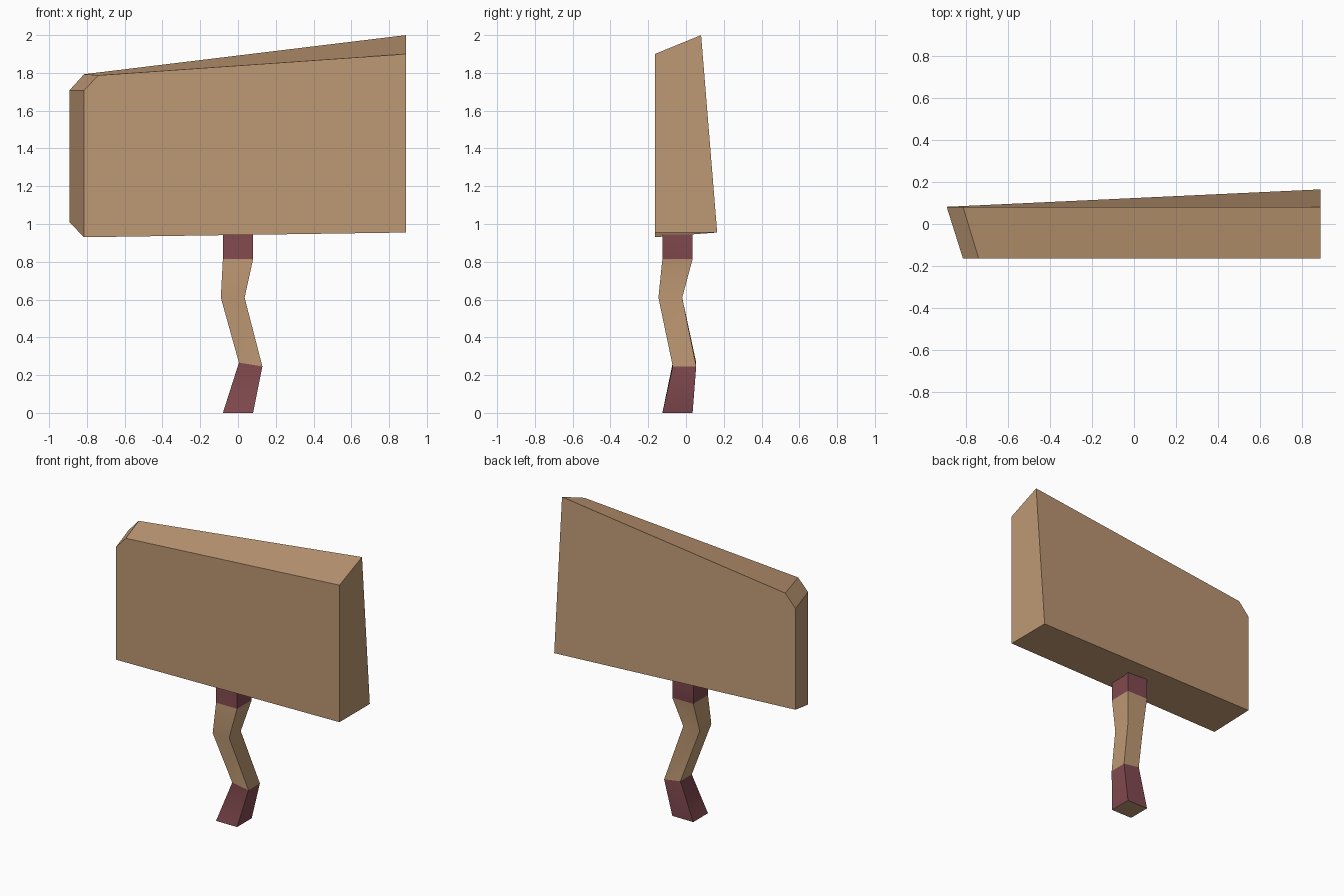
import bpy, bmesh, math

if "Cube" in bpy.data.objects:
    bpy.data.objects.remove(bpy.data.objects["Cube"])


def material(name, rgb):
    m = bpy.data.materials.new(name)
    m.diffuse_color = (*rgb, 1)
    m.use_nodes = True
    m.node_tree.nodes["Principled BSDF"].inputs["Base Color"].default_value = m.diffuse_color
    return m


WOOD = material("tan wood", (0.515, 0.315, 0.172))
RED = material("dull red paint", (0.222, 0.068, 0.078))


def loft(name, rings, mats):
    """Skin a stack of equal-length point rings and cap both ends."""
    bm = bmesh.new()
    loops = [[bm.verts.new(p) for p in ring] for ring in rings]
    bands = []
    for a, b in zip(loops, loops[1:]):
        n = len(a)
        bands.append([bm.faces.new((a[i], a[(i + 1) % n], b[(i + 1) % n], b[i]))
                      for i in range(n)])
    bm.faces.new(loops[0][::-1])
    bm.faces.new(loops[-1])
    bmesh.ops.recalc_face_normals(bm, faces=bm.faces[:])
    mesh = bpy.data.meshes.new(name)
    bm.to_mesh(mesh)
    bm.free()
    for m in mats:
        mesh.materials.append(m)
    obj = bpy.data.objects.new(name, mesh)
    bpy.context.collection.objects.link(obj)
    return obj


# Sign board: front outline joined to a skewed back outline
front = [(-0.815, -0.165, 0.93), (0.89, -0.165, 0.955), (0.89, -0.165, 1.90),
         (-0.74, -0.165, 1.787), (-0.815, -0.165, 1.707)]
back = [(-0.893, 0.082, 1.01), (0.89, 0.165, 0.955), (0.89, 0.08, 2.0),
        (-0.815, 0.082, 1.793), (-0.893, 0.082, 1.707)]
loft("sign_board", [front, back], [WOOD])

# Crooked post: centre x, centre y, z, half width, sideways tilt
sections = [(0, -0.045, 0.0, 0.08, 0),
            (0.067, -0.008, 0.256, 0.062, -0.010),
            (-0.028, -0.083, 0.61, 0.063, 0),
            (0, -0.045, 0.815, 0.08, 0),
            (0, -0.045, 0.965, 0.08, 0)]
corners = [(-1, -1), (1, -1), (1, 1), (-1, 1)]
rings = [[(x + sx * r, y + sy * r, z + sx * tilt) for sx, sy in corners]
         for x, y, z, r, tilt in sections]
post = loft("crooked_post", rings, [WOOD, RED])

# Painted foot and collar bands; the end caps stay bare wood
for f in post.data.polygons:
    if abs(f.normal.z) < 0.9 and (f.center.z < 0.2 or f.center.z > 0.8):
        f.material_index = 1

bpy.context.view_layer.objects.active = post
post.select_set(True)
bpy.ops.object.shade_smooth_by_angle(angle=math.radians(40))
